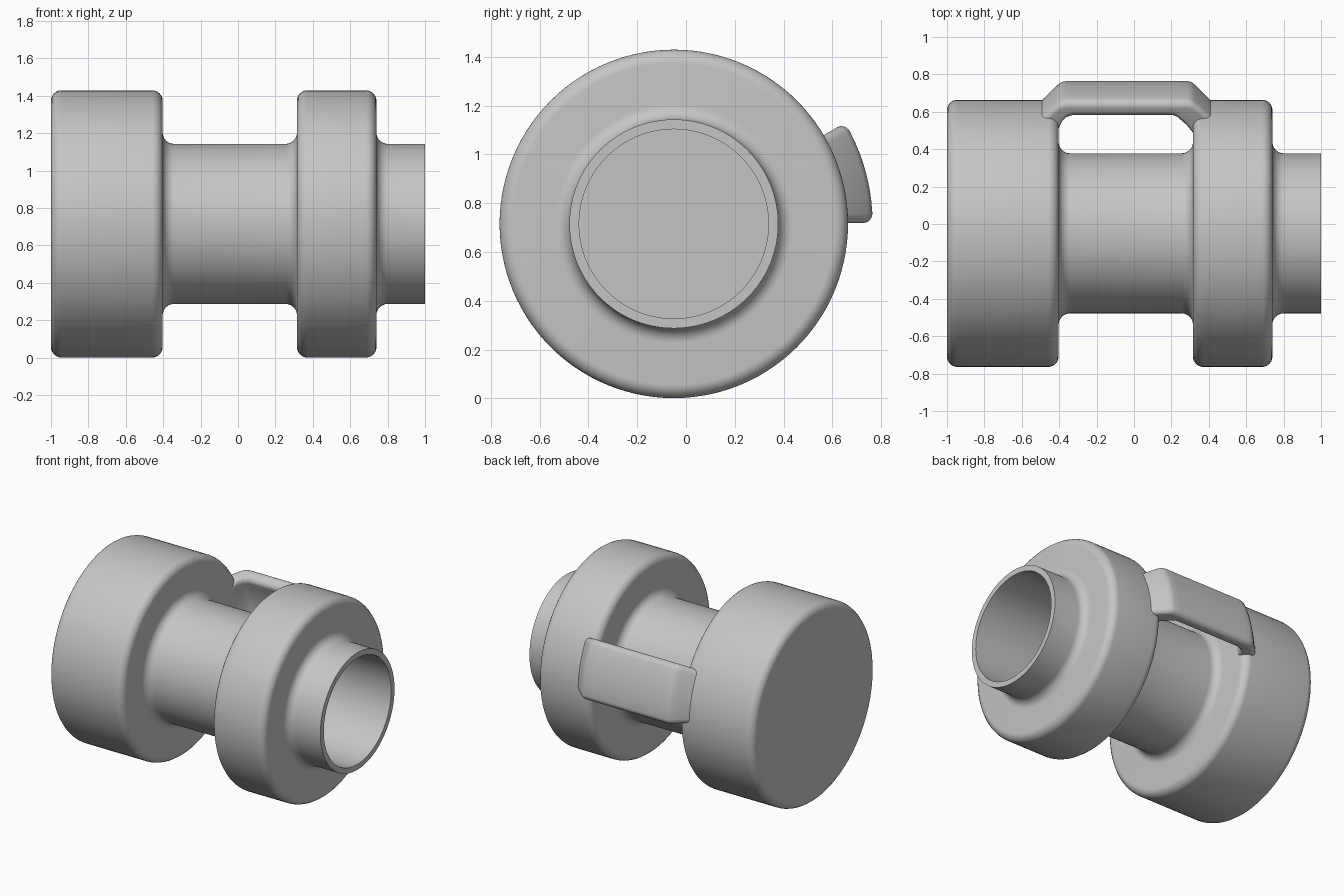
import bpy
import bmesh
from math import cos, sin, radians, tan, pi
from mathutils import Vector

cube = bpy.data.objects.get("Cube")
if cube:
    bpy.data.objects.remove(cube, do_unlink=True)

AXIS = Vector((0, -0.05, 0.715))  # centre line of the turned body

grey = bpy.data.materials.new("plain_grey")
grey.use_nodes = True
colour = (0.56, 0.56, 0.56, 1)
grey.diffuse_color = colour
grey.node_tree.nodes["Principled BSDF"].inputs["Base Color"].default_value = colour


def rounded(corners, steps=6):
    """Replace each (u, v, fillet) corner by an arc of that fillet."""
    out = []
    for i, (u, v, f) in enumerate(corners):
        p = Vector((u, v))
        if f == 0:
            out.append(p)
            continue
        a = (Vector(corners[i - 1][:2]) - p).normalized()
        b = (Vector(corners[(i + 1) % len(corners)][:2]) - p).normalized()
        half = a.angle(b) / 2
        centre = p + (a + b).normalized() * f / sin(half)
        start = p + a * f / tan(half) - centre
        end = p + b * f / tan(half) - centre
        for k in range(steps + 1):
            out.append(centre + start.lerp(end, k / steps).normalized() * f)
    return out


def finish(name, bm):
    bmesh.ops.remove_doubles(bm, verts=bm.verts, dist=1e-5)
    bmesh.ops.recalc_face_normals(bm, faces=bm.faces)
    mesh = bpy.data.meshes.new(name)
    bm.to_mesh(mesh)
    bm.free()
    obj = bpy.data.objects.new(name, mesh)
    obj.location = AXIS
    mesh.materials.append(grey)
    bpy.context.collection.objects.link(obj)
    bpy.ops.object.select_all(action='DESELECT')
    obj.select_set(True)
    bpy.context.view_layer.objects.active = obj
    bpy.ops.object.shade_smooth_by_angle(angle=radians(35))


# Turned body: closed wide drum, neck, collar and open hollow spout
outer, neck, bore = 0.714, 0.428, 0.388
body_profile = rounded([
    (-1, 0, 0), (-1, outer, 0.055), (-0.403, outer, 0.055),
    (-0.403, neck, 0.06), (0.315, neck, 0.06), (0.315, outer, 0.055),
    (0.74, outer, 0.055), (0.74, neck, 0.06), (1, neck, 0),
    (1, bore, 0), (-0.6, bore, 0), (-0.6, 0, 0)])
bm = bmesh.new()
verts = [bm.verts.new((p.x, p.y, 0)) for p in body_profile]
edges = [bm.edges.new(pair) for pair in zip(verts, verts[1:])]
bmesh.ops.spin(bm, geom=verts + edges, cent=(0, 0, 0), axis=(1, 0, 0),
               angle=2 * pi, steps=112, use_duplicate=False)
finish("turned_body", bm)

# Bridge handle: curved rounded bar lofted along x, ends sunk in the drums
REACH = 0.75  # radius used to turn arc length into angle
span = radians(30.3) * REACH


def handle_section(inner, top, fillet=0.038, cuts=9):
    """Rounded bar section as (radius, arc length) points."""
    mids = [span * k / cuts for k in range(2, cuts - 1)]
    return rounded(
        [(inner, 0, fillet)] + [(inner, s, 0) for s in mids]
        + [(inner, span, fillet), (top, span, fillet)]
        + [(top, s, 0) for s in reversed(mids)] + [(top, 0, fillet)])


# (x, inner radius, outer radius)
stations = [
    (-0.52, 0.58, 0.685), (-0.425, 0.60, 0.78), (-0.403, 0.64, 0.80),
    (-0.385, 0.68, 0.811), (-0.365, 0.705, 0.815), (-0.325, 0.72, 0.815),
    (0.205, 0.72, 0.815), (0.23, 0.71, 0.815), (0.285, 0.655, 0.815),
    (0.305, 0.625, 0.811), (0.325, 0.60, 0.797), (0.44, 0.575, 0.682)]
bm = bmesh.new()
rings = []
for x, inner, top in stations:
    ring = []
    for r, s in handle_section(inner, top):
        angle = s / REACH + radians(0.3)
        ring.append(bm.verts.new((x, r * cos(angle), r * sin(angle))))
    rings.append(ring)
for near, far in zip(rings, rings[1:]):
    for i in range(len(near)):
        bm.faces.new((near[i - 1], near[i], far[i], far[i - 1]))
for end in (rings[0], rings[-1]):
    bm.faces.new(end)
finish("bridge_handle", bm)
